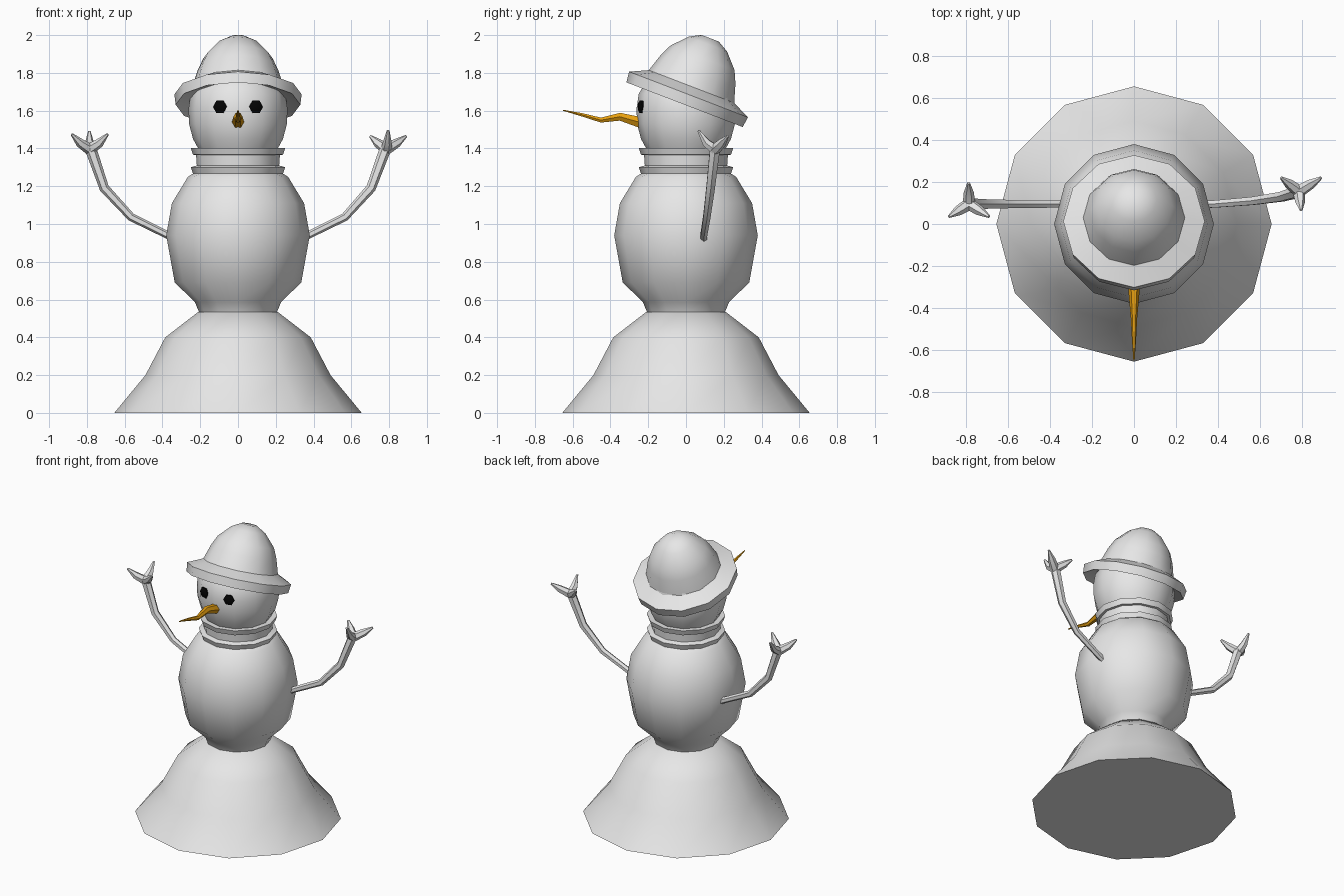
import bpy
import bmesh
from math import radians, cos, sin, tau
from mathutils import Matrix, Vector

old = bpy.data.objects.get("Cube")
if old:
    bpy.data.objects.remove(old, do_unlink=True)


def material(name, colour):
    m = bpy.data.materials.new(name)
    m.use_nodes = True
    m.diffuse_color = colour
    m.node_tree.nodes["Principled BSDF"].inputs["Base Color"].default_value = colour
    return m


grey = material("pale_grey", (0.8, 0.8, 0.8, 1))
orange = material("carrot_orange", (0.8, 0.35, 0.005, 1))
black = material("black", (0.001, 0.001, 0.001, 1))
parts = []


def loft(name, rings, mat):
    """Join equal rings of points into a capped surface."""
    bm = bmesh.new()
    loops = [[bm.verts.new(p) for p in ring] for ring in rings]
    n = len(loops[0])
    for a, b in zip(loops, loops[1:]):
        for i in range(n):
            j = (i + 1) % n
            bm.faces.new((a[i], a[j], b[j], b[i]))
    bm.faces.new(loops[0][::-1])
    bm.faces.new(loops[-1])
    bmesh.ops.recalc_face_normals(bm, faces=bm.faces)
    mesh = bpy.data.meshes.new(name)
    bm.to_mesh(mesh)
    bm.free()
    mesh.materials.append(mat)
    obj = bpy.data.objects.new(name, mesh)
    bpy.context.collection.objects.link(obj)
    parts.append(obj)
    return obj


def circle(radius, height, sides):
    return [Vector((radius * cos(tau * i / sides), radius * sin(tau * i / sides), height))
            for i in range(sides)]


def lathe(name, profile, mat=grey, sides=12, matrix=Matrix()):
    return loft(name, [[matrix @ p for p in circle(r, z, sides)] for r, z in profile], mat)


def tube(name, path, radii, mat=grey, sides=6):
    path = [Vector(p) for p in path]
    rings = []
    for i, (p, r) in enumerate(zip(path, radii)):
        along = path[min(i + 1, len(path) - 1)] - path[max(i - 1, 0)]
        side = along.cross(Vector((0, 1, 0))).normalized()
        if abs(along.normalized().y) > 0.9:
            side = Vector((1, 0, 0))
        up = along.cross(side).normalized()
        rings.append([p + side * c.x + up * c.y for c in circle(r, 0, sides)])
    return loft(name, rings, mat)


# Stacked snow body
lathe("base", [(0.655, 0), (0.49, 0.2), (0.385, 0.4), (0.21, 0.535)])
lathe("body", [(0.205, 0.53), (0.228, 0.587), (0.335, 0.69), (0.38, 0.94),
               (0.35, 1.11), (0.265, 1.25), (0.2, 1.29)])
lathe("head", [(0.2, 1.38), (0.238, 1.45), (0.259, 1.53), (0.262, 1.61),
               (0.25, 1.69), (0.2, 1.77), (0.1, 1.83)])

# Scarf with two flared rims
lathe("scarf", [(0.2, 1.265), (0.238, 1.267), (0.25, 1.30), (0.218, 1.31),
                (0.222, 1.365), (0.238, 1.367), (0.25, 1.403), (0.2, 1.4)])

# Hat tipped towards the back
tilt = Matrix.Translation((0, 0.012, 1.683)) @ Matrix.Rotation(radians(-21), 4, "X")
lathe("hat", [(0.22, -0.01), (0.33, -0.055), (0.337, 0.003), (0.242, 0.048),
              (0.212, 0.145), (0.182, 0.21), (0.11, 0.288), (0.05, 0.322)], matrix=tilt)

# Face
for side, label in ((1, "left"), (-1, "right")):
    turn = (Matrix.Translation((side * 0.095, -0.236, 1.62))
            @ Matrix.Rotation(radians(side * 15), 4, "Z")
            @ Matrix.Rotation(radians(90), 4, "X"))
    lathe(label + "_eye", [(0.036, -0.015), (0.038, 0.004), (0.024, 0.014)], black, 6, turn)
tube("nose", [(0, -0.2, 1.53), (0, -0.25, 1.54), (0, -0.35, 1.568), (0, -0.45, 1.55),
              (0, -0.55, 1.578), (0, -0.65, 1.602)],
     [0.034, 0.032, 0.024, 0.015, 0.01, 0.003], orange)


# Arms, each ending in three upturned fingers
def arm(label, path, tips):
    tube(label + "_arm", path, [0.02, 0.02, 0.022, 0.026, 0.03, 0.03])
    palm = Vector(path[-1])
    for i, tip in enumerate(tips, 1):
        tip = Vector(tip)
        bend = palm.lerp(tip, 0.55)
        bend.z = palm.z + 0.02
        tube(f"{label}_finger_{i}", [palm - Vector((0, 0, 0.015)), bend, tip],
             [0.03, 0.024, 0.007])


arm("left",
    [(0.3, 0.093, 0.905), (0.38, 0.095, 0.945), (0.566, 0.11, 1.037),
     (0.704, 0.13, 1.19), (0.77, 0.15, 1.37), (0.785, 0.155, 1.41)],
    [(0.70, 0.22, 1.465), (0.89, 0.22, 1.465), (0.795, 0.066, 1.495)])
arm("right",
    [(-0.3, 0.095, 0.905), (-0.38, 0.095, 0.945), (-0.566, 0.095, 1.037),
     (-0.708, 0.095, 1.19), (-0.77, 0.095, 1.37), (-0.785, 0.095, 1.41)],
    [(-0.69, 0.035, 1.475), (-0.88, 0.035, 1.475), (-0.787, 0.195, 1.49)])

# Soft shading with crisp creases
bpy.ops.object.select_all(action="DESELECT")
for obj in parts:
    obj.select_set(True)
bpy.context.view_layer.objects.active = parts[0]
bpy.ops.object.shade_smooth_by_angle(angle=radians(40))
